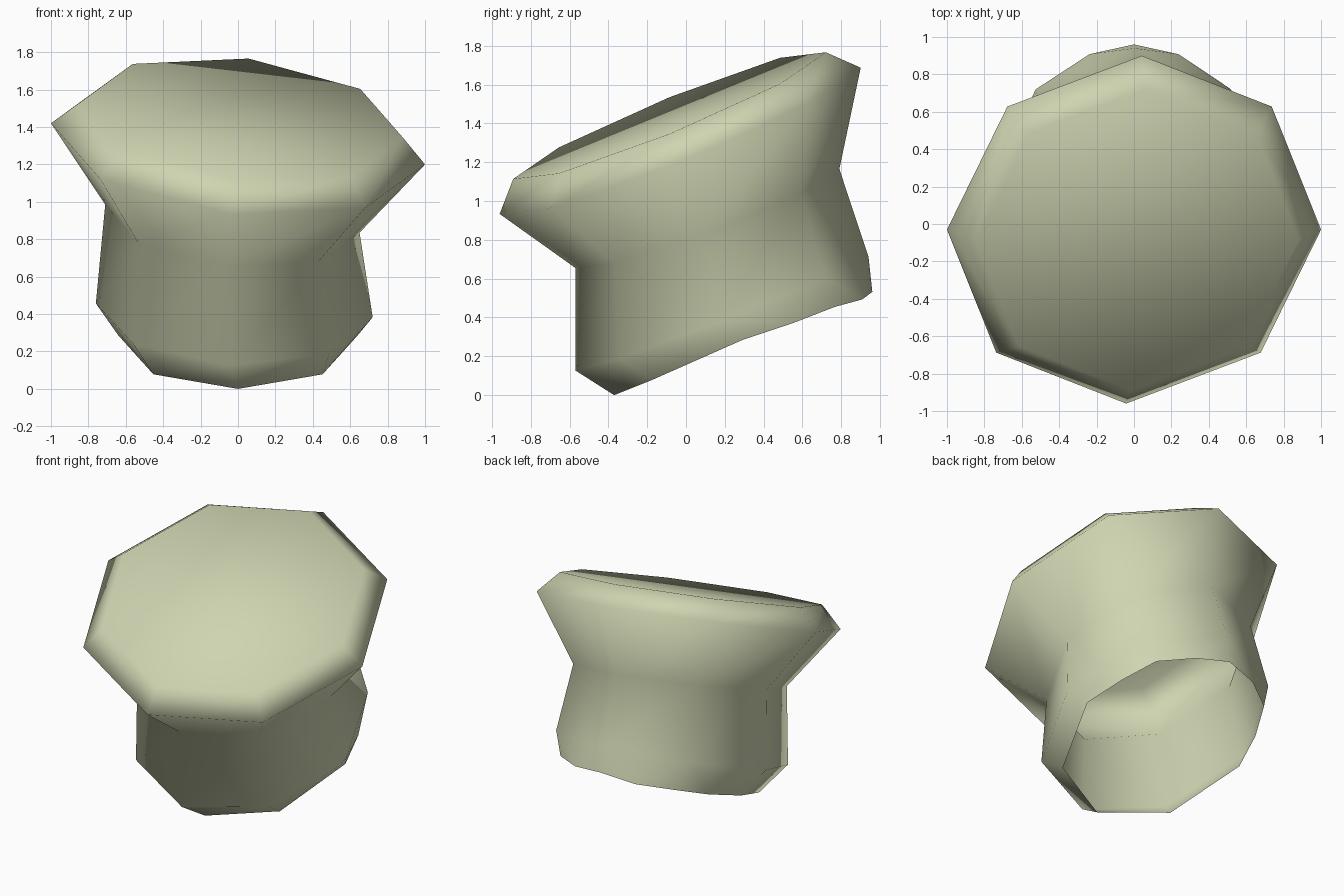
import bpy, bmesh, math

if "Cube" in bpy.data.objects:
    bpy.data.objects.remove(bpy.data.objects["Cube"])

mat = bpy.data.materials.new("pale_olive")
mat.diffuse_color = (0.62, 0.66, 0.44, 1)
mat.use_nodes = True
mat.node_tree.nodes["Principled BSDF"].inputs["Base Color"].default_value = mat.diffuse_color

SIDES = 8
# tilted rings: centre x, y, z, radius x, radius y, slope x, slope y, shear of x along y
RINGS = [
    (0.00, 0.295, 0.266, 0.64, 0.665, 0.00, 0.40, 0.0),    # open underside
    (-0.02, 0.185, 0.42, 0.74, 0.755, -0.05, 0.39, 0.03),  # stem base
    (-0.03, 0.11, 0.91, 0.68, 0.68, -0.11, 0.38, 0.05),    # neck
    (0.00, -0.03, 1.31, 1.00, 0.93, -0.11, 0.41, 0.045),   # cap rim
    (0.02, -0.085, 1.44, 0.86, 0.805, -0.11, 0.41, 0.045), # cap top
]

bm = bmesh.new()
loops = []
for cx, cy, cz, rx, ry, sx, sy, shear in RINGS:
    loop = []
    for i in range(SIDES):
        a = 2 * math.pi * i / SIDES
        dy = ry * math.sin(a)
        dx = rx * math.cos(a) + shear * dy
        loop.append(bm.verts.new((cx + dx, cy + dy, cz + sx * dx + sy * dy)))
    loops.append(loop)

# walls between rings, closed cap top, hollow open bottom
for lo, hi in zip(loops, loops[1:]):
    for i in range(SIDES):
        j = (i + 1) % SIDES
        bm.faces.new((lo[i], lo[j], hi[j], hi[i]))
bm.faces.new(loops[-1])

# sides of the bottom opening sit slightly higher, its back edges bulge outward
for i in (0, 4):
    loops[0][i].co.z += 0.02
for i in range(4):
    a, b = loops[0][i], loops[0][i + 1]
    edge = bm.edges.get((a, b))
    _, v = bmesh.utils.edge_split(edge, a, 0.5)
    bulge = 1.05 if i in (1, 2) else 1.03
    v.co.x *= bulge
    v.co.y = 0.295 + (v.co.y - 0.295) * 1.08

for f in bm.faces:
    f.smooth = True

me = bpy.data.meshes.new("mushroom")
bm.to_mesh(me)
bm.free()
me.materials.append(mat)
ob = bpy.data.objects.new("mushroom", me)
bpy.context.collection.objects.link(ob)
